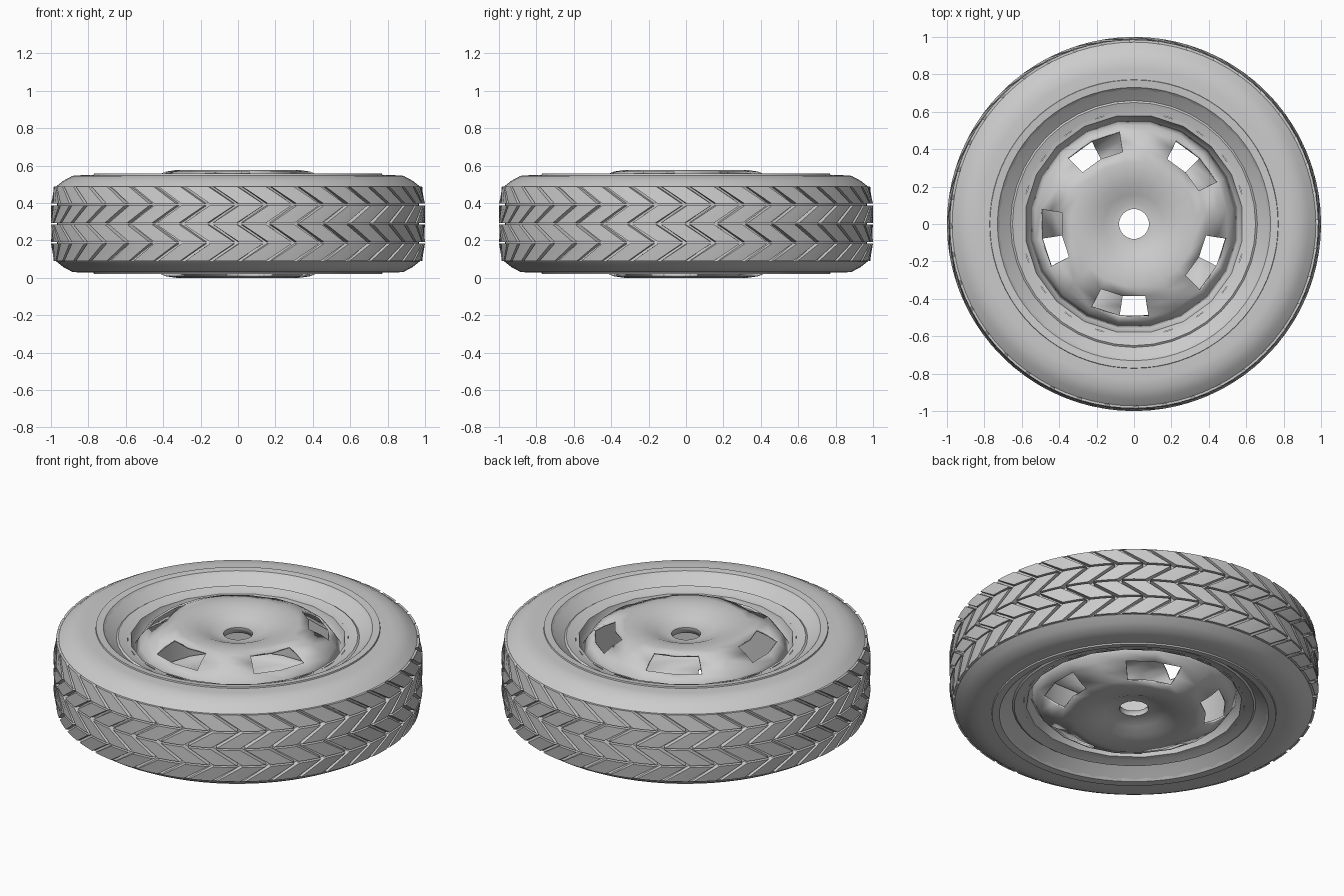
import bpy, bmesh
from math import sin, cos, radians, pi

if "Cube" in bpy.data.objects:
    bpy.data.objects.remove(bpy.data.objects["Cube"])

C = 0.288  # mid height of the wheel


def finish(name, bm, smooth=35, outward=True):
    if outward:
        bmesh.ops.recalc_face_normals(bm, faces=bm.faces)
    me = bpy.data.meshes.new(name)
    bm.to_mesh(me)
    bm.free()
    ob = bpy.data.objects.new(name, me)
    bpy.context.collection.objects.link(ob)
    bpy.ops.object.select_all(action='DESELECT')
    ob.select_set(True)
    bpy.context.view_layer.objects.active = ob
    if smooth:
        bpy.ops.object.shade_smooth_by_angle(angle=radians(smooth))
    return ob


def lathe(bm, profile, segs, start=0, closed=False, skip=None):
    """Spin an (r, z) profile about z; skip(band, seg) leaves holes."""
    rings = []
    for i in range(segs):
        a = radians(start) + 2 * pi * i / segs
        rings.append([bm.verts.new((r * cos(a), r * sin(a), z)) for r, z in profile])
    n = len(profile)
    for i in range(segs):
        p, q = rings[i], rings[(i + 1) % segs]
        for j in range(n if closed else n - 1):
            if skip and skip(j, i):
                continue
            k = (j + 1) % n
            bm.faces.new((p[j], q[j], q[k], p[k]))


def mirrored(half):
    """Profile plus its reflection in the wheel's mid plane."""
    return half + [(r, 2 * C - z) for r, z in reversed(half)]


# Tyre carcass with side walls and bead
bm = bmesh.new()
lathe(bm, mirrored([(0.68, 0.50), (0.73, 0.553), (0.77, 0.557), (0.772, 0.549),
                    (0.83, 0.549), (0.885, 0.545), (0.935, 0.518), (0.972, 0.488),
                    (0.968, 0.478)]), 80, closed=True)
finish("tyre", bm)

# Tread: four rows of slanted blocks, alternating direction
N, SHIFT, WIDTH = 40, radians(8), radians(7.3)
bm = bmesh.new()
for row in range(4):
    z_top = 0.488 - row * 0.102
    z_bot = z_top - 0.092
    lean = SHIFT if row % 2 == 0 else -SHIFT
    outer = (0.985, 1.0) if row == 0 else (1.0, 0.985) if row == 3 else (1.0, 1.0)
    for b in range(N):
        a0 = 2 * pi * b / N
        grid = {}
        for lv in (0, 1):
            for t in (0, 1):                 # 0 = upper edge, 1 = lower edge
                for s in (0, 1, 2):          # across the block
                    spread = 0.008 if lv == 0 else 0
                    a = a0 + lean * (t - 0.5) + (s / 2 - 0.5) * (WIDTH + 2 * spread)
                    r = outer[t] if lv else 0.955
                    grid[lv, t, s] = bm.verts.new((r * cos(a), r * sin(a), z_bot if t else z_top))
        g = grid
        for s in (0, 1):
            bm.faces.new((g[1, 0, s], g[1, 0, s + 1], g[1, 1, s + 1], g[1, 1, s]))
            for t in (0, 1):
                bm.faces.new((g[0, t, s], g[0, t, s + 1], g[1, t, s + 1], g[1, t, s]))
        for s in (0, 2):
            bm.faces.new((g[0, 0, s], g[1, 0, s], g[1, 1, s], g[0, 1, s]))
finish("tread_blocks", bm, smooth=20)

# Rim: stepped flanges and a drop centre barrel
bm = bmesh.new()
lathe(bm, mirrored([(0.728, 0.548), (0.70, 0.525), (0.66, 0.495), (0.65, 0.502),
                    (0.63, 0.495), (0.60, 0.487)]), 40)
finish("rim_flange", bm)
bm = bmesh.new()
lathe(bm, mirrored([(0.605, 0.489), (0.585, 0.485), (0.575, 0.45), (0.56, 0.43)]), 20, start=9)
finish("rim_barrel", bm)

# Domed wheel discs with five windows; the lower one is the upper one flipped
DISC = [(0.08, 0.485), (0.08, 0.517), (0.11, 0.518), (0.16, 0.537), (0.22, 0.562),
        (0.28, 0.574), (0.335, 0.576), (0.39, 0.568), (0.45, 0.543), (0.503, 0.508),
        (0.535, 0.47), (0.56, 0.425)]


def window(band, seg):
    return band in (7, 8) and (seg - 1) % 4 in (0, 1)


for name, flip in (("upper_disc", 1), ("lower_disc", -1)):
    bm = bmesh.new()
    lathe(bm, [(r, z - C) for r, z in DISC], 20, start=9, skip=window)
    bmesh.ops.recalc_face_normals(bm, faces=bm.faces)
    top = max(bm.faces, key=lambda f: f.calc_center_median().z)
    if top.normal.z < 0:
        bmesh.ops.reverse_faces(bm, faces=bm.faces)
    ob = finish(name, bm, smooth=40, outward=False)
    ob.location.z = C
    if flip < 0:
        ob.rotation_euler.y = pi
    shell = ob.modifiers.new("thickness", 'SOLIDIFY')
    shell.thickness = 0.012
    shell.offset = -1
